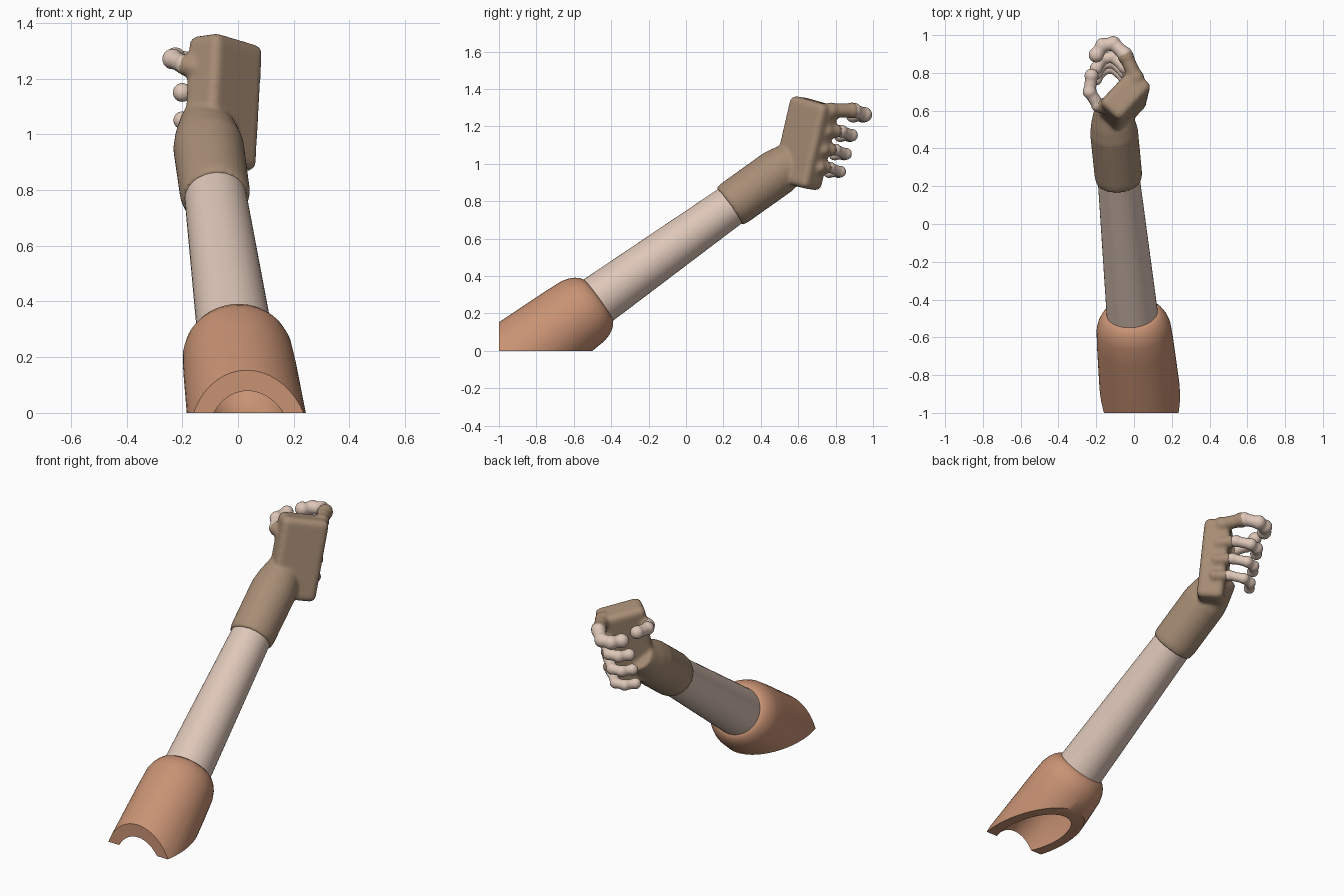
import bpy, bmesh, math
from mathutils import Vector, Matrix

old = bpy.data.objects.get("Cube")
if old:
    bpy.data.objects.remove(old, do_unlink=True)


def material(name, rgb):
    m = bpy.data.materials.new(name)
    m.use_nodes = True
    m.diffuse_color = (*rgb, 1)
    m.node_tree.nodes["Principled BSDF"].inputs["Base Color"].default_value = (*rgb, 1)
    return m


SKIN = material("pale skin", (0.73, 0.57, 0.48))
GLOVE = material("brown glove", (0.39, 0.27, 0.18))
SLEEVE = material("rust sleeve", (0.58, 0.29, 0.175))

# Arm axis: everything up to the wrist is turned around it
START = Vector((-0.01, -0.47, 0.27))
AXIS = Vector((-0.081, 0.811, 0.579)).normalized()
SIDE = Vector((1, 0, 0))
SIDE = (SIDE - AXIS * SIDE.dot(AXIS)).normalized()
UP = SIDE.cross(AXIS)


def lathe(bm, profile, sides=48):
    """Closed solid of rings (distance along axis, radius)."""
    rings = []
    for t, r in profile:
        ring = []
        for i in range(sides):
            a = math.tau * i / sides
            ring.append(bm.verts.new(START + AXIS * t + (SIDE * math.cos(a) + UP * math.sin(a)) * r))
        rings.append(ring)
    for a, b in zip(rings, rings[1:]):
        for i in range(sides):
            j = (i + 1) % sides
            bm.faces.new((a[i], a[j], b[j], b[i]))
    bm.faces.new(rings[0])
    bm.faces.new(rings[-1])


def bones(bm, points, radius):
    """Rounded joints with slimmer bones between them."""
    pts = [Vector(p) for p in points]
    for p in pts:
        bmesh.ops.create_uvsphere(bm, u_segments=20, v_segments=12, radius=radius,
                                  matrix=Matrix.Translation(p))
    for a, b in zip(pts, pts[1:]):
        d = b - a
        turn = d.to_track_quat('Z', 'Y').to_matrix().to_4x4()
        bmesh.ops.create_cone(bm, cap_ends=True, segments=20, radius1=radius * 0.86,
                              radius2=radius * 0.86, depth=d.length,
                              matrix=Matrix.Translation((a + b) / 2) @ turn)


def finish(bm, name, mat, voxel=0, smooth=0, keep_box=None):
    bmesh.ops.recalc_face_normals(bm, faces=bm.faces)
    mesh = bpy.data.meshes.new(name)
    bm.to_mesh(mesh)
    bm.free()
    mesh.materials.append(mat)
    ob = bpy.data.objects.new(name, mesh)
    bpy.context.collection.objects.link(ob)
    bpy.ops.object.select_all(action='DESELECT')
    bpy.context.view_layer.objects.active = ob
    ob.select_set(True)
    if voxel:
        rm = ob.modifiers.new("blend", 'REMESH')
        rm.mode = 'VOXEL'
        rm.voxel_size = voxel
        sm = ob.modifiers.new("soften", 'SMOOTH')
        sm.factor = 0.5
        sm.iterations = smooth
    if keep_box:
        bo = ob.modifiers.new("trim", 'BOOLEAN')
        bo.operation = 'INTERSECT'
        bo.solver = 'EXACT'
        bo.object = keep_box
    for m in list(ob.modifiers):
        bpy.ops.object.modifier_apply(modifier=m.name)
    bpy.ops.object.shade_smooth_by_angle(angle=math.radians(40))
    return ob


# Hollow sleeve, trimmed flat underneath and at the front
bm = bmesh.new()
bmesh.ops.create_cube(bm, size=2, matrix=Matrix.Translation((0, 0, 1)))
box = finish(bm, "trim_box", SLEEVE)
box.hide_render = True
bm = bmesh.new()
lathe(bm, [(0, 0.1), (0, 0.137), (-0.012, 0.155), (-0.03, 0.17), (-0.06, 0.186), (-0.1, 0.197),
           (-0.2, 0.203), (-0.9, 0.226), (-0.9, 0.155), (-0.2, 0.15), (-0.14, 0.12), (-0.12, 0.05)])
finish(bm, "sleeve", SLEEVE, keep_box=box)
bpy.data.objects.remove(box, do_unlink=True)

# Bare forearm
bm = bmesh.new()
lathe(bm, [(-0.05, 0.137), (0.92, 0.11)])
finish(bm, "forearm", SKIN)

# Finger paths from palm to tip: height, furthest reach, thickness
fingers = {}
for name, z, reach, r in (("index", 1.285, 0.955, 0.041), ("middle", 1.175, 0.885, 0.035),
                          ("ring", 1.075, 0.855, 0.033), ("little", 0.98, 0.825, 0.032)):
    root = (0.01, 0.735 + 0.2 * (z - 1.085), z)
    fingers[name] = (r, [root, (-0.05, reach - 0.055, z),
                         (-0.11, reach, z - 0.022), (-0.165, reach - 0.01, z - 0.025),
                         (-0.2, reach - 0.06, z - 0.025)])
fingers["thumb"] = (0.038, [(-0.12, 0.605, 1.23), (-0.19, 0.63, 1.25),
                            (-0.235, 0.7, 1.27), (-0.225, 0.785, 1.275)])

# Glove: cuff, palm block and covered finger roots blended together
bm = bmesh.new()
lathe(bm, [(0.865, 0.12), (0.9, 0.126), (1.18, 0.127), (1.25, 0.115), (1.36, 0.085)])
along = Vector((0.67, 0.71, -0.2)).normalized()
tall = Vector((0.03, 0.2, 0.98))
tall = (tall - along * tall.dot(along)).normalized()
frame = Matrix((along, tall, along.cross(tall))).transposed().to_4x4()
place = Matrix.Translation((-0.055, 0.64, 1.11)) @ frame
palm = bmesh.ops.create_cube(bm, size=1, matrix=place @ Matrix.Diagonal((0.26, 0.465, 0.15, 1)))
edges = list({e for v in palm["verts"] for e in v.link_edges})
bmesh.ops.bevel(bm, geom=edges, offset=0.03, segments=3, profile=0.5, affect='EDGES')
for name, (r, path) in fingers.items():
    root, joint = Vector(path[0]), Vector(path[1])
    cover = 0.9 if name in ("index", "thumb") else 0.6
    bones(bm, [root, root.lerp(joint, cover)], r * 1.08)
finish(bm, "glove", GLOVE, voxel=0.01, smooth=5)

# Bare fingers and thumb
for name, (r, path) in fingers.items():
    bm = bmesh.new()
    bones(bm, path if name not in ("index", "thumb") else path[1:], r)
    finish(bm, name + "_finger" if name != "thumb" else name, SKIN, voxel=0.007, smooth=4)
